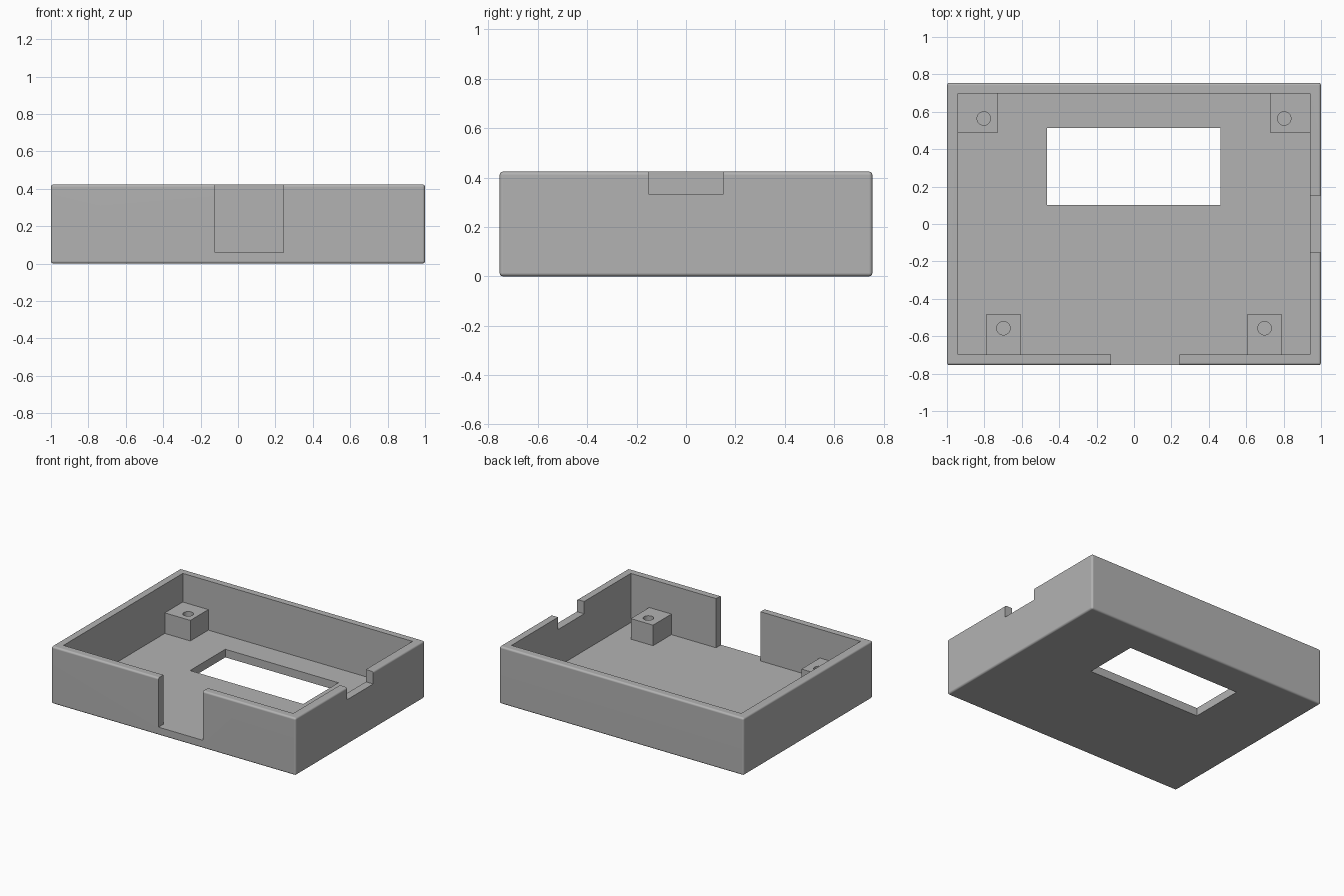
import bpy
import bmesh
from math import radians
from mathutils import Matrix, Vector

cube = bpy.data.objects.get("Cube")
if cube:
    bpy.data.objects.remove(cube, do_unlink=True)

# Main dimensions
HALF_X, HALF_Y, HEIGHT = 1.0, 0.755, 0.424
IN_X, IN_Y, FLOOR = 0.94, 0.697, 0.06
POST_TOP, HOLE_R = 0.212, 0.036
ABOVE = HEIGHT + 0.1

grey = bpy.data.materials.new("plain grey")
grey.use_nodes = True
colour = (0.45, 0.45, 0.45, 1)
grey.diffuse_color = colour
grey.node_tree.nodes["Principled BSDF"].inputs["Base Color"].default_value = colour


def finish(name, bm):
    mesh = bpy.data.meshes.new(name)
    bm.to_mesh(mesh)
    bm.free()
    mesh.materials.append(grey)
    obj = bpy.data.objects.new(name, mesh)
    bpy.context.collection.objects.link(obj)
    return obj


def box(name, low, high):
    low, high = Vector(low), Vector(high)
    bm = bmesh.new()
    place = Matrix.Translation((low + high) / 2) @ Matrix.Diagonal((*(high - low), 1))
    bmesh.ops.create_cube(bm, size=1, matrix=place)
    return finish(name, bm)


def rod(name, x, y, z0, z1, radius):
    bm = bmesh.new()
    bmesh.ops.create_cone(bm, cap_ends=True, segments=32, radius1=radius, radius2=radius,
                          depth=z1 - z0, matrix=Matrix.Translation((x, y, (z0 + z1) / 2)))
    return finish(name, bm)


def apply(obj, mod):
    bpy.context.view_layer.objects.active = obj
    bpy.ops.object.modifier_apply(modifier=mod.name)


def combine(obj, tool, operation):
    mod = obj.modifiers.new(operation, 'BOOLEAN')
    mod.operation, mod.object, mod.solver = operation, tool, 'EXACT'
    tool.hide_render = True
    apply(obj, mod)
    bpy.data.objects.remove(tool, do_unlink=True)


# Outer shell with small rounded edges
case = box("open_case", (-HALF_X, -HALF_Y, 0), (HALF_X, HALF_Y, HEIGHT))
bevel = case.modifiers.new("edge rounding", 'BEVEL')
bevel.width, bevel.segments = 0.014, 4
apply(case, bevel)

# Cavity
combine(case, box("cavity", (-IN_X, -IN_Y, FLOOR), (IN_X, IN_Y, ABOVE)), 'DIFFERENCE')

# Screw posts: back pair in the corners, front pair set inward
for side in (-1, 1):
    for inner, outer, y0, y1, hole_x, hole_y in (
            (0.731, IN_X + 0.02, 0.487, IN_Y + 0.02, 0.803, 0.564),
            (0.607, 0.789, -IN_Y - 0.02, -0.482, 0.698, -0.557)):
        x0, x1 = sorted((side * inner, side * outer))
        post = box("screw_post", (x0, y0, FLOOR - 0.02), (x1, y1, POST_TOP))
        combine(case, post, 'UNION')
        hole = rod("screw_hole", side * hole_x, hole_y, FLOOR, ABOVE, HOLE_R)
        combine(case, hole, 'DIFFERENCE')

# Floor window, front opening down to the floor, shallow notch in the +x wall
for name, low, high in (
        ("floor_window", (-0.464, 0.102, -0.1), (0.462, 0.514, 0.2)),
        ("front_opening", (-0.122, -0.9, FLOOR), (0.242, -0.6, ABOVE)),
        ("side_notch", (0.9, -0.152, 0.333), (1.1, 0.152, ABOVE))):
    combine(case, box(name, low, high), 'DIFFERENCE')

# Smooth rounded edges and holes, flat broad faces
bpy.ops.object.select_all(action='DESELECT')
case.select_set(True)
bpy.context.view_layer.objects.active = case
bpy.ops.object.shade_smooth_by_angle(angle=radians(30))
normals = case.modifiers.new("flat face normals", 'WEIGHTED_NORMAL')
normals.keep_sharp = True
